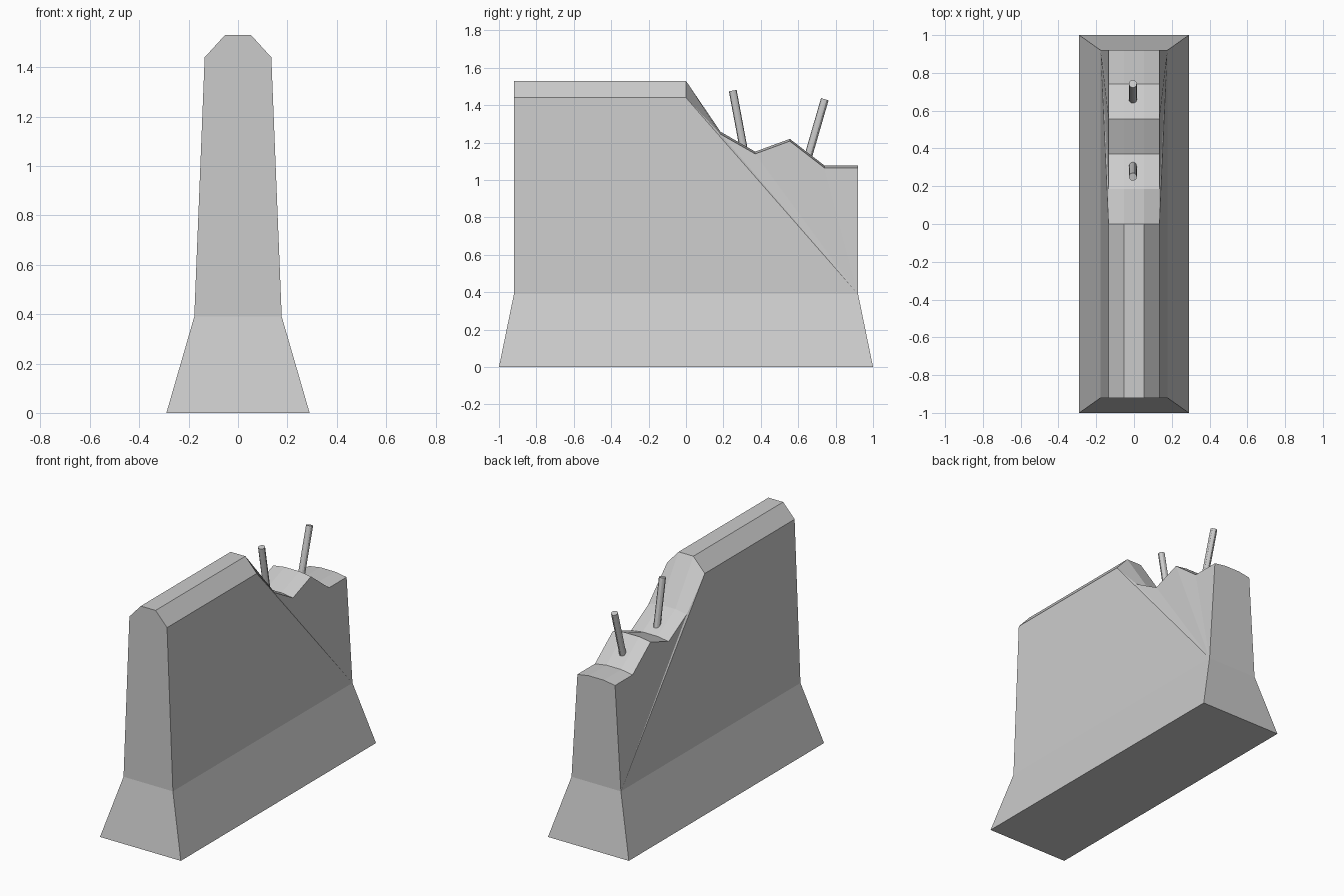
import bpy
import bmesh
from mathutils import Vector

cube = bpy.data.objects.get("Cube")
if cube:
    bpy.data.objects.remove(cube, do_unlink=True)


def make_material(name, value):
    mat = bpy.data.materials.new(name)
    mat.use_nodes = True
    colour = (value, value, value, 1)
    mat.diffuse_color = colour
    mat.node_tree.nodes["Principled BSDF"].inputs["Base Color"].default_value = colour
    return mat


concrete = make_material("concrete grey", 0.6)


def finish(bm, name, mat):
    bmesh.ops.recalc_face_normals(bm, faces=bm.faces)
    mesh = bpy.data.meshes.new(name)
    bm.to_mesh(mesh)
    bm.free()
    mesh.materials.append(mat)
    obj = bpy.data.objects.new(name, mesh)
    bpy.context.collection.objects.link(obj)
    return obj


# Barrier body: flared foot, tapered walls, chamfered top broken away at the back
BASE_X, WAIST_X, SHOULDER_X, CROWN_X = 0.29, 0.177, 0.135, 0.053
WAIST_Z, END_Y = 0.39, 0.92
# y, shoulder height, crown height
stations = [(-END_Y, 1.44, 1.53), (0, 1.44, 1.53), (0.185, 1.245, 1.258),
            (0.37, 1.14, 1.152), (0.555, 1.208, 1.22),
            (0.74, 1.065, 1.078), (END_Y, 1.065, 1.078)]

bm = bmesh.new()


def ring(x, y, z):
    """Corner loop: front left, front right, back right, back left."""
    return [bm.verts.new((sx * x, sy * y, z))
            for sx, sy in ((-1, -1), (1, -1), (1, 1), (-1, 1))]


foot = ring(BASE_X, 1, 0)
waist = ring(WAIST_X, END_Y, WAIST_Z)
bm.faces.new(foot)
for i in range(4):
    j = (i + 1) % 4
    bm.faces.new((foot[i], foot[j], waist[j], waist[i]))

rows = [[bm.verts.new(p) for p in ((-SHOULDER_X, y, s), (-CROWN_X, y, c),
                                   (CROWN_X, y, c), (SHOULDER_X, y, s))]
        for y, s, c in stations]

# Top strips
for a, b in zip(rows, rows[1:]):
    for k in range(3):
        bm.faces.new((a[k], a[k + 1], b[k + 1], b[k]))

# Side walls: a flat main panel, then a fan under the broken edge
for edge, front, back in ((0, waist[0], waist[3]), (3, waist[1], waist[2])):
    rim = [row[edge] for row in rows]
    bm.faces.new((front, back, rim[1], rim[0]))
    for a, b in zip(rim[1:], rim[2:]):
        bm.faces.new((back, b, a))

# End walls
bm.faces.new([waist[0], waist[1]] + rows[0][::-1])
bm.faces.new([waist[3], waist[2]] + rows[-1][::-1])
finish(bm, "barrier_body", concrete)


# Bent reinforcing bars sticking out of the break
def make_bar(name, bottom, top, radius=0.021):
    bottom, top = Vector(bottom), Vector(top)
    axis = top - bottom
    bm = bmesh.new()
    bmesh.ops.create_cone(bm, cap_ends=True, segments=12, radius1=radius,
                          radius2=radius, depth=axis.length)
    turn = axis.to_track_quat("Z", "Y").to_matrix().to_4x4()
    bm.transform(turn)
    bmesh.ops.translate(bm, verts=bm.verts, vec=(bottom + top) / 2)
    obj = finish(bm, name, concrete)
    bpy.ops.object.select_all(action="DESELECT")
    obj.select_set(True)
    bpy.context.view_layer.objects.active = obj
    bpy.ops.object.shade_smooth_by_angle()


make_bar("inner_reinforcing_bar", (-0.006, 0.315, 1.13), (-0.006, 0.25, 1.478))
make_bar("outer_reinforcing_bar", (-0.006, 0.64, 1.08), (-0.006, 0.742, 1.432))
